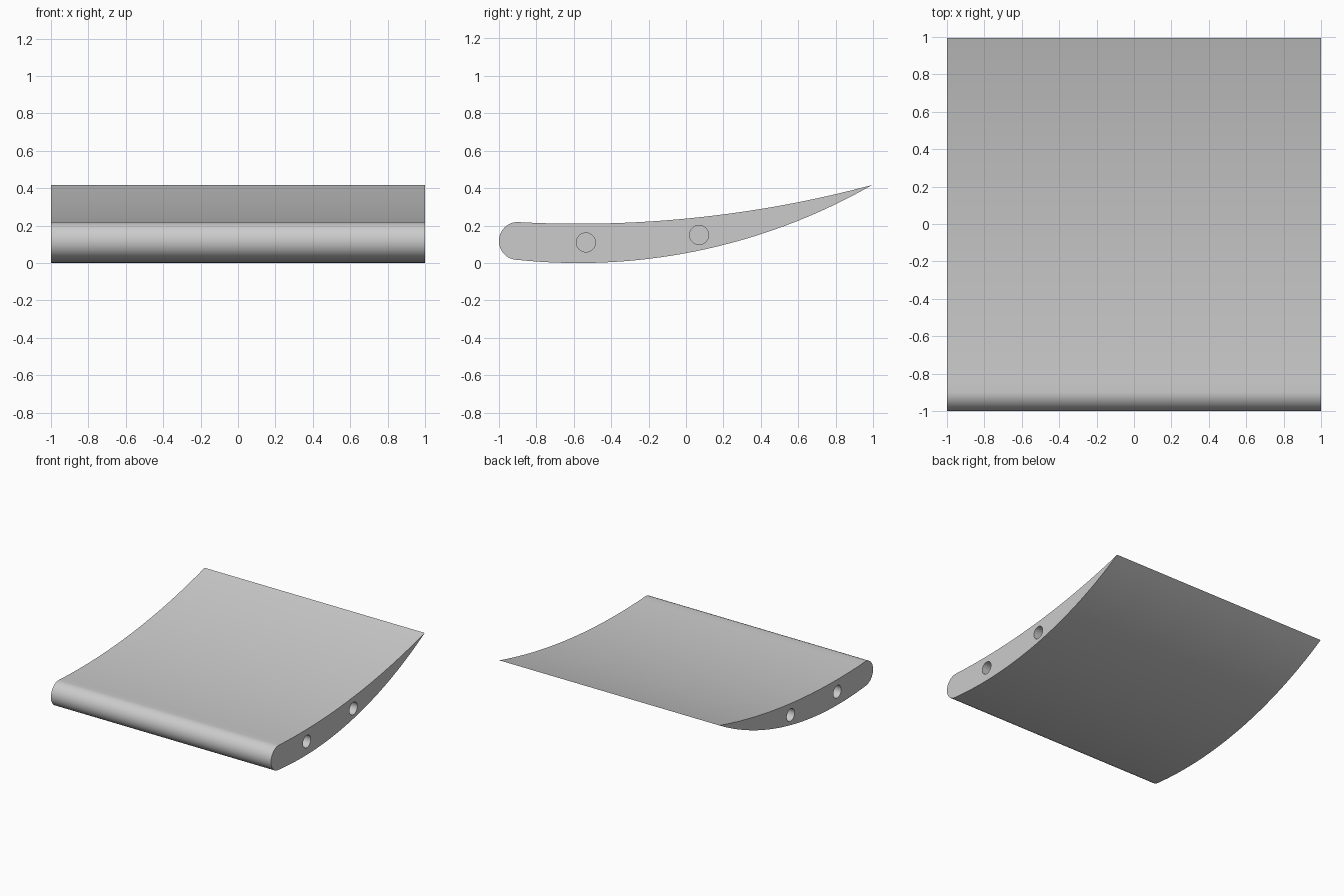
import bpy, bmesh, math
from mathutils import Matrix

cube = bpy.data.objects.get("Cube")
if cube:
    bpy.data.objects.remove(cube, do_unlink=True)

grey = bpy.data.materials.new("light grey")
grey.use_nodes = True
colour = (0.6, 0.6, 0.6, 1)
grey.diffuse_color = colour
grey.node_tree.nodes["Principled BSDF"].inputs["Base Color"].default_value = colour

NOSE_Y, TIP_Y, TIP_Z, LOW_Y = -0.9, 0.995, 0.417, -0.575


def make_object(name, bm):
    bmesh.ops.recalc_face_normals(bm, faces=bm.faces)
    mesh = bpy.data.meshes.new(name)
    bm.to_mesh(mesh)
    bm.free()
    mesh.materials.append(grey)
    obj = bpy.data.objects.new(name, mesh)
    bpy.context.collection.objects.link(obj)
    return obj


def arc(low_z, steps=32):
    """Shallow circular arc from the nose to the trailing edge."""
    run, rise = TIP_Y - LOW_Y, TIP_Z - low_z
    radius = (run * run + rise * rise) / (2 * rise)
    points = []
    for i in range(steps + 1):
        y = NOSE_Y + (TIP_Y - NOSE_Y) * i / steps
        points.append((y, low_z + radius - math.sqrt(radius ** 2 - (y - LOW_Y) ** 2)))
    return points


# Blade: curved section with a rounded nose, extruded across the width
lower, upper = arc(0.0), arc(0.21)
mid_z = (lower[0][1] + upper[0][1]) / 2
half = (upper[0][1] - lower[0][1]) / 2
nose = []
for i in range(1, 24):
    a = math.pi / 2 + math.pi * i / 24
    nose.append((NOSE_Y + 0.1 * math.cos(a), mid_z + half * math.sin(a)))
profile = lower + upper[-2::-1] + nose

bm = bmesh.new()
face = bm.faces.new([bm.verts.new((-1, y, z)) for y, z in profile])
side = bmesh.ops.extrude_face_region(bm, geom=[face])
moved = [g for g in side["geom"] if isinstance(g, bmesh.types.BMVert)]
bmesh.ops.translate(bm, verts=moved, vec=(2, 0, 0))
blade = make_object("blade", bm)

# Blind mounting holes in both ends
HOLE_DEPTH = 0.2
bm = bmesh.new()
for x in (-1, 1):
    for y, z in ((-0.535, 0.11), (0.07, 0.15)):
        place = Matrix.Translation((x, y, z)) @ Matrix.Rotation(math.pi / 2, 4, "Y")
        bmesh.ops.create_cone(bm, cap_ends=True, segments=32, radius1=0.051,
                              radius2=0.051, depth=2 * HOLE_DEPTH, matrix=place)
cutter = make_object("hole_cutter", bm)
cutter.hide_render = True

bpy.context.view_layer.objects.active = blade
blade.select_set(True)
cut = blade.modifiers.new("mounting holes", "BOOLEAN")
cut.object = cutter
cut.operation = "DIFFERENCE"
cut.solver = "EXACT"
bpy.ops.object.modifier_apply(modifier=cut.name)
bpy.data.objects.remove(cutter, do_unlink=True)
bpy.ops.object.shade_smooth_by_angle(angle=math.radians(30))
